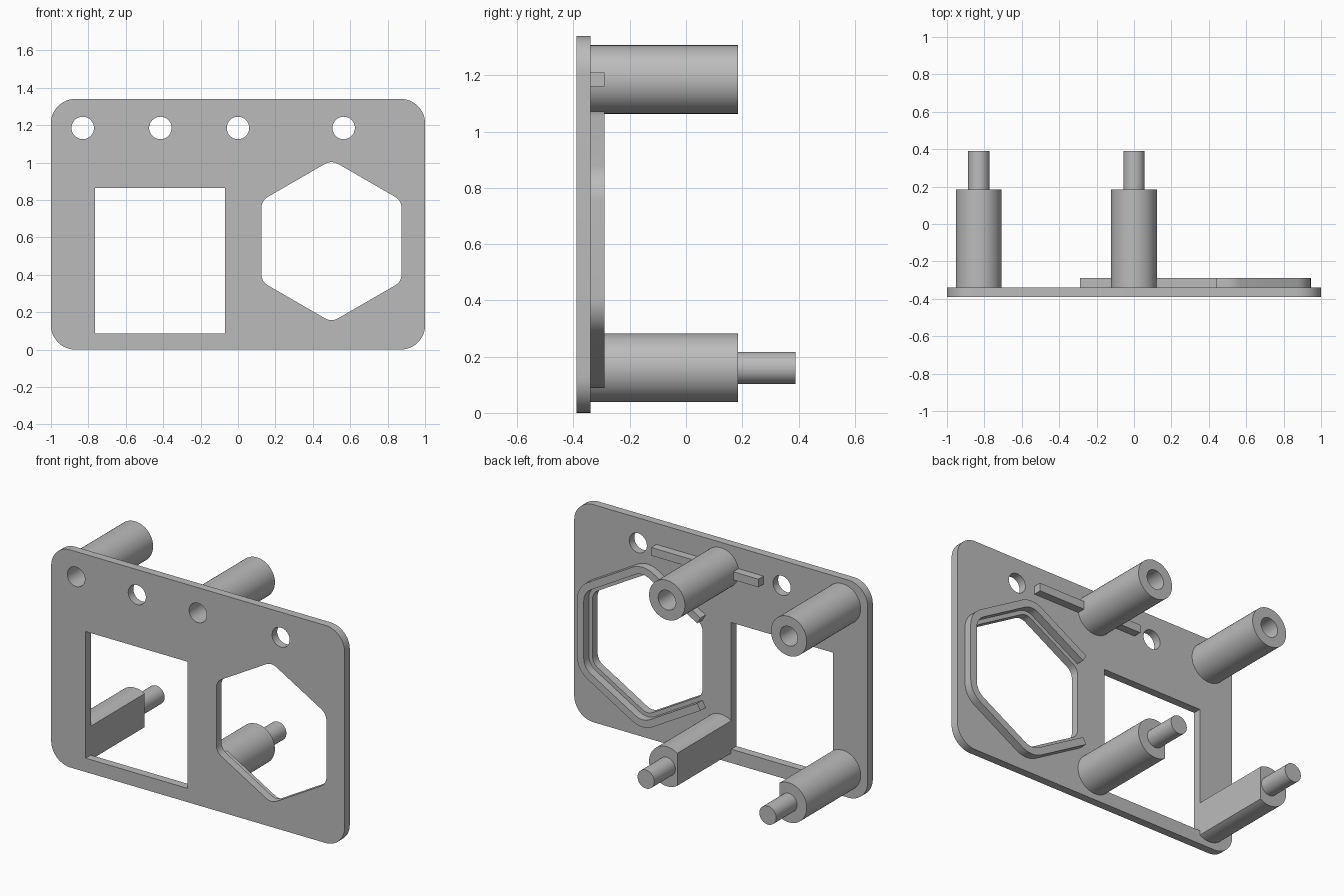
import bpy
from math import pi, sin, cos, tan, radians, acos
from mathutils import Matrix, Vector

cube = bpy.data.objects.get("Cube")
if cube:
    bpy.data.objects.remove(cube)

grey = bpy.data.materials.new("plain grey")
grey.use_nodes = True
grey.diffuse_color = (0.5, 0.5, 0.5, 1)
grey.node_tree.nodes["Principled BSDF"].inputs["Base Color"].default_value = (0.5, 0.5, 0.5, 1)

FRONT, BACK, RIM, POST, PIN = -0.39, -0.34, -0.29, 0.185, 0.39
ROW_TOP, ROW_LOW = 1.185, 0.16
WINDOW = (-0.765, 0.085, -0.07, 0.865)


def arc(cx, cz, r, a0, a1, n):
    return [(cx + r * cos(a0 + (a1 - a0) * i / n), cz + r * sin(a0 + (a1 - a0) * i / n))
            for i in range(n + 1)]


def circle(cx, cz, r, n=48):
    return arc(cx, cz, r, 0, 2 * pi, n)[:-1]


def rect(x0, z0, x1, z1):
    return [(x0, z0), (x1, z0), (x1, z1), (x0, z1)]


def hex_corner(k, apothem, fillet, n=8):
    """Rounded corner k of the pointed-up hexagon, k = 0 at the top."""
    a = pi / 2 + k * pi / 3
    d = (apothem - fillet) / cos(pi / 6)
    return arc(0.5 + d * cos(a), 0.58 + d * sin(a), fillet, a - pi / 6, a + pi / 6, n)


def extrude(name, outlines, y0, y1):
    """Fill x-z outlines (inner ones are holes) and extrude them from y0 to y1."""
    curve = bpy.data.curves.new(name, 'CURVE')
    curve.dimensions, curve.fill_mode = '2D', 'BOTH'
    curve.extrude = (y1 - y0) / 2
    for pts in outlines:
        spline = curve.splines.new('POLY')
        spline.points.add(len(pts) - 1)
        for p, (x, z) in zip(spline.points, pts):
            p.co = (x, z, 0, 1)
        spline.use_cyclic_u = True
    temp = bpy.data.objects.new(name + "_outline", curve)
    bpy.context.collection.objects.link(temp)
    graph = bpy.context.evaluated_depsgraph_get()
    mesh = bpy.data.meshes.new_from_object(temp.evaluated_get(graph))
    bpy.data.objects.remove(temp)
    mesh.transform(Matrix.Translation((0, (y0 + y1) / 2, 0)) @ Matrix.Rotation(pi / 2, 4, 'X'))
    mesh.materials.clear()
    mesh.materials.append(grey)
    obj = bpy.data.objects.new(name, mesh)
    bpy.context.collection.objects.link(obj)
    bpy.ops.object.select_all(action='DESELECT')
    obj.select_set(True)
    bpy.context.view_layer.objects.active = obj
    # Weld caps to walls so normals agree
    bpy.ops.object.mode_set(mode='EDIT')
    bpy.ops.mesh.select_all(action='SELECT')
    bpy.ops.mesh.remove_doubles(threshold=0.0001)
    bpy.ops.mesh.normals_make_consistent(inside=False)
    bpy.ops.object.mode_set(mode='OBJECT')
    bpy.ops.object.shade_smooth_by_angle(angle=radians(30))
    return obj


# Face plate with rounded corners, four round holes, window and hexagon
R, W, H = 0.13, 1.0, 1.34
outline = []
for i, (cx, cz) in enumerate([(W - R, H - R), (R - W, H - R), (R - W, R), (W - R, R)]):
    outline += arc(cx, cz, R, i * pi / 2, (i + 1) * pi / 2, 12)
holes = [circle(x, ROW_TOP, 0.06) for x in (-0.83, -0.415, 0, 0.565)]
hexagon = [p for k in range(6) for p in hex_corner(k, 0.375, 0.07)]
extrude("face_plate", [outline, rect(*WINDOW), hexagon] + holes, FRONT, BACK)

# Hollow upper posts
for side, x in (("right", -0.83), ("middle", 0)):
    extrude(f"upper_post_{side}", [circle(x, ROW_TOP, 0.122), circle(x, ROW_TOP, 0.06)], BACK, POST)

# Lower posts, cut flat along the window edges, with pins
for side, x, edge, facing in (("right", -0.83, WINDOW[0], 0), ("middle", 0, WINDOW[2], pi)):
    half = acos(abs(edge - x) / 0.122)
    d_shape = arc(x, ROW_LOW, 0.122, facing + half, facing + 2 * pi - half, 40)
    extrude(f"lower_post_{side}", [d_shape], BACK, POST)
    extrude(f"pin_{side}", [circle(x, ROW_LOW, 0.057)], POST, PIN)

# Locating ribs on either side of the middle upper post
extrude("rib_right", [rect(-0.29, 1.16, -0.1, 1.21)], BACK, RIM)
extrude("rib_left", [rect(0.1, 1.16, 0.44, 1.21)], BACK, RIM)


# Raised rim round the hexagon, open towards the window
def rim_path(apothem, fillet):
    path = []
    for k in (0, 5, 4, 3):
        path += reversed(hex_corner(k, apothem, fillet))
    ends = []
    for a, turn in ((2 * pi / 3, 1), (4 * pi / 3, -1)):
        n = Vector((cos(a), sin(a)))
        t = Vector((-n.y, n.x)) * turn
        ends.append(tuple(Vector((0.5, 0.58)) + n * apothem + t * 0.2))
    return [ends[0]] + path + [ends[1]]


extrude("hexagon_rim", [rim_path(0.445, 0.14) + rim_path(0.40, 0.095)[::-1]], BACK, RIM)
